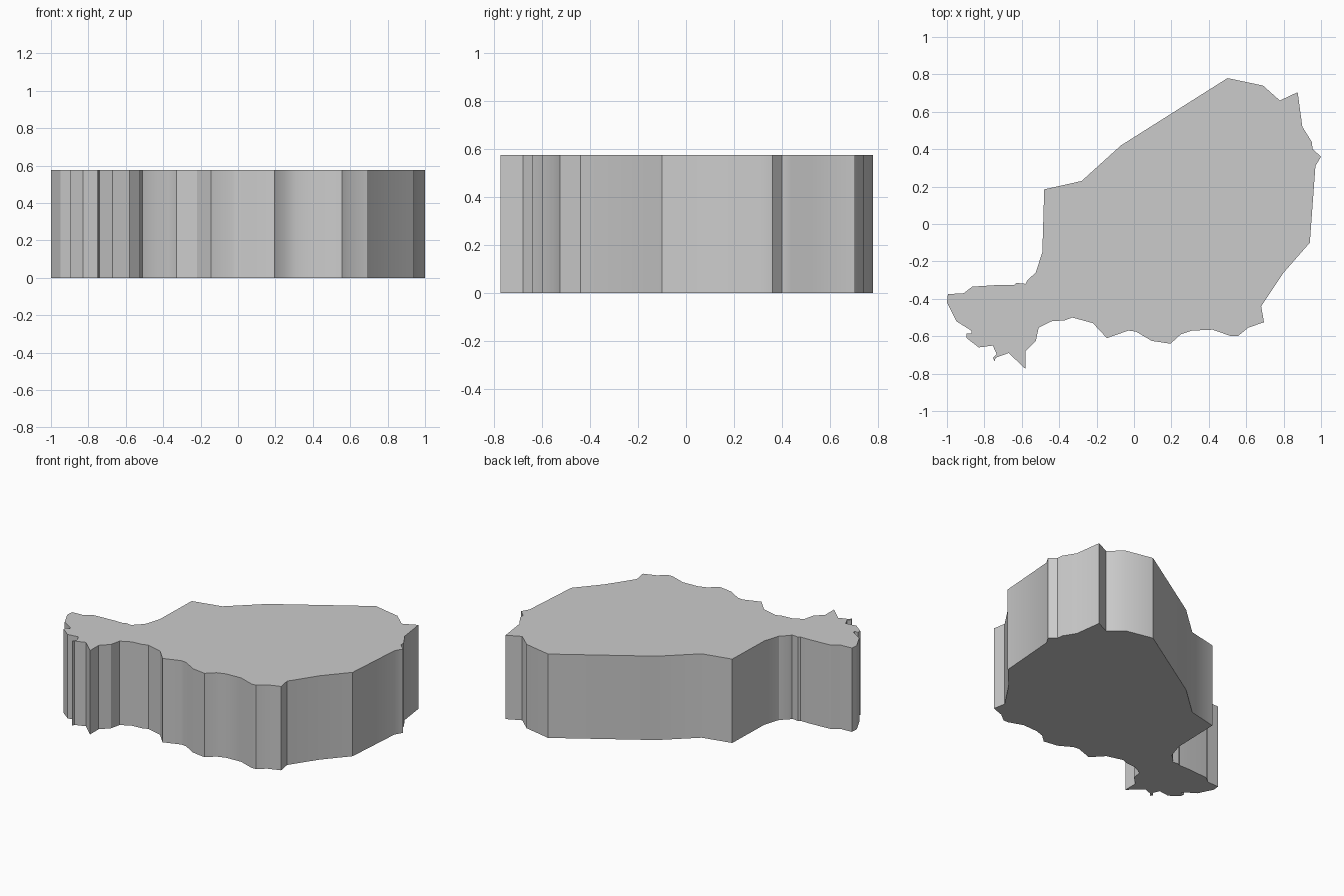
import bpy
import bmesh
from math import radians

default_cube = bpy.data.objects.get("Cube")
if default_cube:
    bpy.data.objects.remove(default_cube, do_unlink=True)

HEIGHT = 0.575
UNIT = 0.01  # outline profiles are given in hundredths

# Outline, clockwise from the rear corner
rear_right_edge = [(50, 78), (69, 74), (78, 66), (87.5, 70.5), (90, 52),
                   (95, 44), (95.5, 40), (100, 36), (97, 31), (94, -10),
                   (80, -26), (68, -44), (69.5, -52.5)]
front_edge = [(61, -55.5), (55.5, -60), (52, -60), (42, -56.5), (31, -57),
              (25, -59), (19.5, -64), (9.5, -62.5), (1, -57.5), (-3, -57),
              (-14.5, -61), (-22, -53), (-33, -50), (-37, -51.5),
              (-44, -52), (-51, -55.5)]
tail_edge = [(-52.5, -62.5), (-58, -68), (-58, -77.5), (-67, -69),
             (-74, -71.5), (-74.5, -73.5), (-75.5, -71.5), (-73.5, -69.5),
             (-75.5, -65), (-83, -66), (-89.5, -61), (-89.5, -58.5),
             (-87, -58.5), (-87, -57), (-95, -52), (-100, -42),
             (-99.5, -37.5), (-91, -37), (-86.5, -33.5), (-71, -32.5),
             (-64, -32.5), (-63, -31.5), (-58, -32), (-57, -30)]
rear_left_edge = [(-52.5, -26), (-49, -15), (-48, 18.5), (-28, 23), (-7, 42)]

outline = rear_right_edge + front_edge + tail_edge + rear_left_edge


def make_material(name, colour):
    material = bpy.data.materials.new(name)
    material.use_nodes = True
    material.diffuse_color = colour
    shader = next(node for node in material.node_tree.nodes
                  if node.type == "BSDF_PRINCIPLED")
    shader.inputs["Base Color"].default_value = colour
    return material


def extrude_outline(name, points, height, material):
    """Turn a closed flat outline into a solid slab standing on the ground."""
    bm = bmesh.new()
    base = bm.faces.new([bm.verts.new((x * UNIT, y * UNIT, 0))
                         for x, y in points])
    extruded = bmesh.ops.extrude_face_region(bm, geom=[base],
                                             use_keep_orig=True)
    top_verts = [item for item in extruded["geom"]
                 if isinstance(item, bmesh.types.BMVert)]
    bmesh.ops.translate(bm, verts=top_verts, vec=(0, 0, height))
    bmesh.ops.recalc_face_normals(bm, faces=bm.faces[:])
    mesh = bpy.data.meshes.new(name)
    bm.to_mesh(mesh)
    bm.free()
    mesh.materials.append(material)
    slab = bpy.data.objects.new(name, mesh)
    bpy.context.collection.objects.link(slab)
    return slab


# Solid map slab with gently smoothed walls and crisp rims
light_grey = make_material("light grey", (0.6, 0.6, 0.6, 1))
slab = extrude_outline("map_slab", outline, HEIGHT, light_grey)

bpy.ops.object.select_all(action="DESELECT")
slab.select_set(True)
bpy.context.view_layer.objects.active = slab
bpy.ops.object.shade_smooth_by_angle(angle=radians(30))
